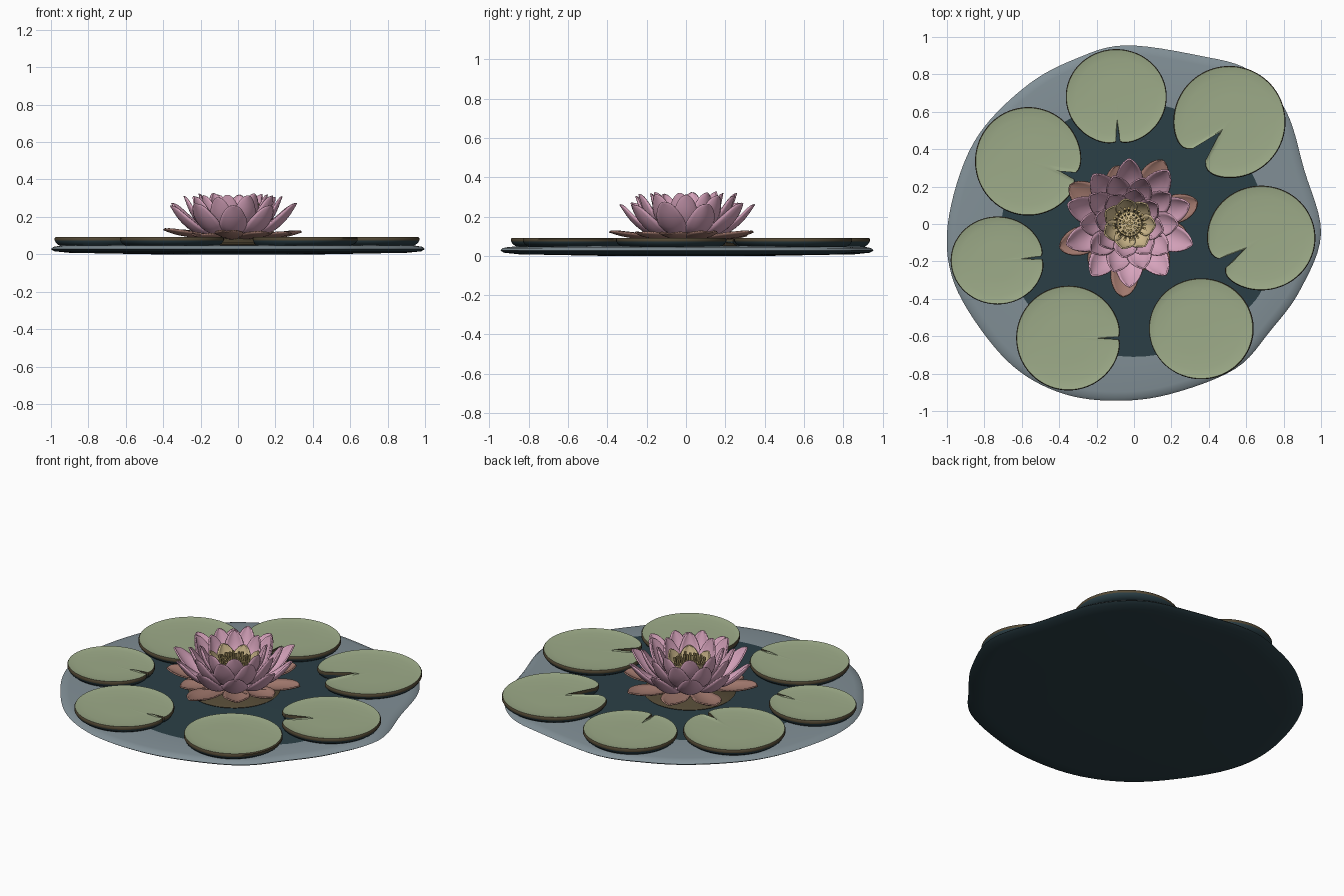
import bpy, bmesh, math, random
from mathutils import Vector

if "Cube" in bpy.data.objects:
    bpy.data.objects.remove(bpy.data.objects["Cube"])

random.seed(4)


def mat(name, c):
    m = bpy.data.materials.new(name)
    m.diffuse_color = (*c, 1)
    m.use_nodes = True
    m.node_tree.nodes["Principled BSDF"].inputs["Base Color"].default_value = m.diffuse_color
    return m


DARK = mat("deep_water", (.024, .050, .062))
GREY = mat("pale_water", (.22, .275, .305))
GREEN = mat("leaf_green", (.34, .41, .25))
BROWN = mat("leaf_edge_brown", (.085, .065, .035))
PINK = mat("petal_pink", (.70, .38, .52))
SEPAL = mat("sepal_brown", (.36, .19, .155))
CREAM = mat("petal_cream", (.64, .50, .27))
GOLD = mat("stamen_gold", (.45, .34, .14))


def finish(name, bm, mats, angle=40):
    bmesh.ops.recalc_face_normals(bm, faces=bm.faces)
    me = bpy.data.meshes.new(name)
    bm.to_mesh(me)
    bm.free()
    for m in mats:
        me.materials.append(m)
    ob = bpy.data.objects.new(name, me)
    bpy.context.collection.objects.link(ob)
    bpy.context.view_layer.objects.active = ob
    ob.select_set(True)
    bpy.ops.object.shade_smooth_by_angle(angle=math.radians(angle))
    ob.select_set(False)
    return ob


def stack(name, rings, mids, bottom, top, mats):
    """Join closed rings of points; cap both ends with a fan. mids = material per band."""
    bm = bmesh.new()
    vr = [[bm.verts.new(p) for p in r] for r in rings]
    n = len(vr[0])
    for k in range(len(vr) - 1):
        for i in range(n):
            j = (i + 1) % n
            bm.faces.new((vr[k][i], vr[k][j], vr[k + 1][j], vr[k + 1][i])).material_index = mids[k + 1]
    for ring, p, m in ((vr[0], bottom, mids[0]), (vr[-1], top, mids[-1])):
        c = bm.verts.new(p)
        for i in range(n):
            bm.faces.new((ring[i], ring[(i + 1) % n], c)).material_index = m
    return finish(name, bm, mats)


def catmull(P, i, t, closed):
    n = len(P)
    idx = (lambda k: k % n) if closed else (lambda k: max(0, min(n - 1, k)))
    a, b, c, d = (Vector(P[idx(i + k)]) for k in (-1, 0, 1, 2))
    return .5 * (2 * b + (c - a) * t + (2 * a - 5 * b + 4 * c - d) * t * t + (3 * b - a - 3 * c + d) * t ** 3)


# pond: irregular slab with pale margin and dark middle
OUT = [(1, -.05), (.91, .29), (.81, .61), (.62, .82), (.35, .90), (-.05, .955), (-.32, .88),
       (-.56, .75), (-.80, .52), (-.93, .27), (-1, -.05), (-.96, -.32), (-.8, -.59), (-.61, -.79),
       (-.37, -.91), (-.1, -.945), (.19, -.91), (.54, -.775), (.73, -.57), (.89, -.35)]
outline = [catmull(OUT, i, k / 6, True) for i in range(len(OUT)) for k in range(6)]


def scaled(s, z):
    return [(p.x * s, p.y * s, z) for p in outline]


def inner(z):
    r = []
    for p in outline:
        a = math.atan2(p.y, p.x)
        d = .71 - .06 * max(0, math.sin(a)) + .06 * math.exp(-((a + .49) / .3) ** 2)
        r.append((d * math.cos(a), d * math.sin(a), z))
    return r


stack("pond_water",
      [scaled(.45, 0), scaled(.9, .008), scaled(.98, .016), scaled(1, .028), scaled(.985, .04),
       scaled(.95, .046), inner(.05)],
      [0, 0, 0, 0, 1, 1, 1, 0], (0, 0, 0), (0, 0, .05), [DARK, GREY])


# lily pads: x, y, rx, ry, notch angle, half angle, notch apex distance (fraction of radius)
PADS = [(-.095, .68, .27, .255, 272, 2.5, .58),
        (.51, .545, .30, .30, 227, 11, .25),
        (.68, -.075, .29, .28, 214, 7, .4),
        (.36, -.56, .28, .27, None, 0, 0),
        (-.35, -.61, .28, .28, 0, 1.5, .66),
        (-.73, -.195, .25, .235, 4, 2, .6),
        (-.565, .335, .285, .29, -17, 4, .64)]
for k, (x, y, rx, ry, notch, half, apex) in enumerate(PADS):
    loop = []
    N = 90
    a0 = notch or 0
    for i in range(N):
        if notch is None:
            d, f = 360 * i / N, 1
        else:
            d = half + (360 - 2 * half) * i / (N - 1)
            e = min(d, 360 - d) - half
            f = 1 - (.01 + half * .016) * math.exp(-e / 6)
        a = math.radians(a0 + d)
        loop.append(Vector((f * math.cos(a), f * math.sin(a))))
    ax = Vector((math.cos(math.radians(a0)), math.sin(math.radians(a0))))
    if notch is not None:
        loop.append(ax * apex)
    core = ax * min(0, apex - .35)

    def ring(s, z):
        q = [core + (p - core) * s for p in loop]
        return [(x + p.x * rx, y + p.y * ry, z) for p in q]

    cx, cy = x + core.x * rx, y + core.y * ry
    stack(f"lily_pad_{k + 1}",
          [ring(.9, .046), ring(.97, .06), ring(1, .074), ring(1, .086), ring(.985, .092),
           ring(.93, .089), ring(.8, .085), ring(.4, .084)],
          [0, 0, 0, 1, 1, 2, 2, 2, 2], (cx, cy, .046), (cx, cy, .084), [DARK, BROWN, GREEN])


# flower
CX, CY = -.025, 0


def petal(bm, ang, spine, hw, cup, stretch=1, lift=0):
    """One cupped, softly pointed petal following an (r, z) spine."""
    NU, NV = 14, 8
    c, s = math.cos(ang), math.sin(ang)
    rows = []
    pts = []
    for u in range(NU + 1):
        t = (1 - (1 - u / NU) ** 1.3) * (len(spine) - 1)
        i = min(int(t), len(spine) - 2)
        pts.append(catmull(spine, i, t - i, False))
    for u in range(NU + 1):
        t = 1 - (1 - u / NU) ** 1.3
        tan = (pts[min(u + 1, NU)] - pts[max(u - 1, 0)]).normalized()
        w = max(.002, hw * math.sin(math.pi * (.1 + .9 * t ** 1.3)) ** .7 if t < 1 else 0)
        row = []
        for v in range(NV + 1):
            q = 2 * v / NV - 1
            off = cup * w * q * q
            r = (pts[u].x - tan.y * off) * stretch
            z = pts[u].y + tan.x * off + lift * t
            row.append(bm.verts.new((CX + r * c - q * w * s, CY + r * s + q * w * c, z)))
        rows.append(row)
    for u in range(NU):
        for v in range(NV):
            bm.faces.new((rows[u][v], rows[u + 1][v], rows[u + 1][v + 1], rows[u][v + 1]))


def petal_ring(name, angles, spine, hw, cup, m, jitter):
    bm = bmesh.new()
    for a in angles:
        petal(bm, math.radians(a), spine, hw, cup, 1 + random.uniform(-jitter, jitter * .4),
              random.uniform(-.012, .006))
    ob = finish(name, bm, [m], 60)
    mod = ob.modifiers.new("thickness", "SOLIDIFY")
    mod.thickness = .008
    mod.offset = 0


def even(n, start):
    return [start + 360 * i / n for i in range(n)]


petal_ring("sepals", [18, 62, 147, 199, 265],
           [(.04, .08), (.2, .09), (.31, .105), (.39, .13)], .075, .3, SEPAL, .03)
petal_ring("low_sepals", [103, 230, 308, 345],
           [(.04, .08), (.16, .086), (.26, .095), (.32, .11)], .075, .3, SEPAL, .03)
petal_ring("outer_petals", even(10, 90),
           [(.04, .09), (.19, .115), (.28, .18), (.345, .27)], .072, .4, PINK, .09)
petal_ring("middle_petals", even(10, 108),
           [(.04, .10), (.15, .135), (.22, .21), (.265, .315)], .066, .4, PINK, .06)
petal_ring("inner_petals", even(8, 80),
           [(.03, .11), (.11, .15), (.165, .23), (.19, .325)], .062, .4, PINK, .05)
petal_ring("heart_petals", even(7, 100),
           [(.02, .13), (.08, .155), (.12, .205), (.142, .265)], .058, .35, CREAM, .05)


def lathe(name, prof, m):
    rings = [[(CX + r * math.cos(i * math.pi / 20), CY + r * math.sin(i * math.pi / 20), z)
              for i in range(40)] for r, z in prof]
    stack(name, rings, [0] * (len(prof) + 1), (CX, CY, prof[0][1]), (CX, CY, prof[-1][1]), [m])


# floating base under the flower, and the seed head
lathe("flower_base", [(.25, .045), (.26, .055), (.24, .065), (.1, .085), (.05, .12)], BROWN)
lathe("seed_head", [(.03, .11), (.07, .16), (.065, .18), (.03, .19)], CREAM)

# stamens: small leaning tapered rods
bm = bmesh.new()
for n, r0, r1, z1 in ((20, .068, .085, .25), (16, .047, .06, .245), (10, .03, .035, .235), (5, .012, .014, .225)):
    for i in range(n):
        a = 2 * math.pi * (i + random.uniform(-.2, .2)) / n
        d = Vector((math.cos(a), math.sin(a), 0))
        p = Vector((CX, CY, .15)) + d * r0
        q = Vector((CX, CY, z1 + random.uniform(-.01, .01))) + d * r1
        g = bmesh.ops.create_cone(bm, cap_ends=True, segments=6, radius1=.005, radius2=.008,
                                  depth=(q - p).length)
        rot = (q - p).to_track_quat('Z', 'Y')
        for v in g["verts"]:
            v.co = rot @ v.co + (p + q) / 2
finish("stamens", bm, [GOLD], 40)
